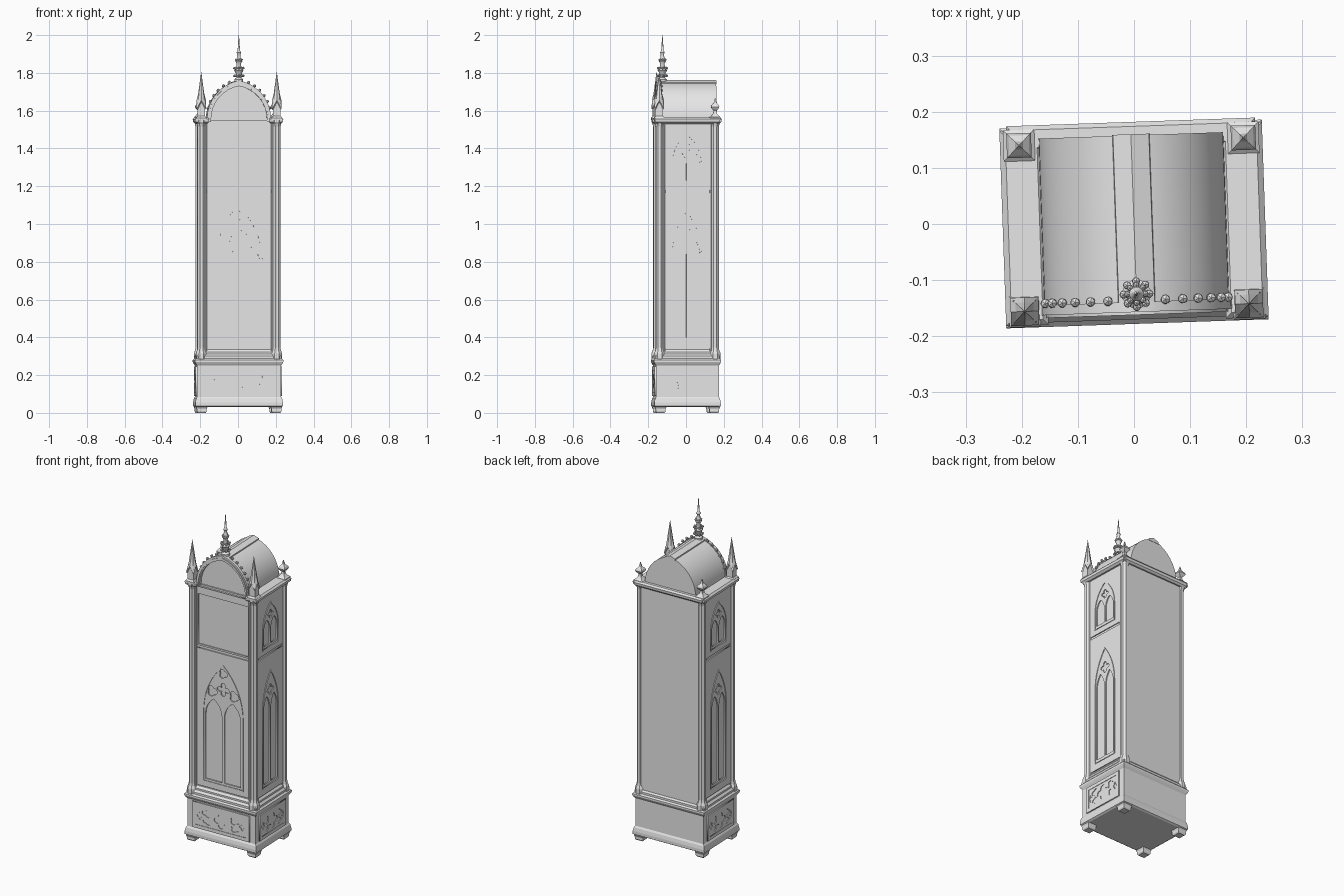
import bpy
import bmesh
from math import radians, pi, sin, cos, sqrt, atan2
from mathutils import Matrix, Vector

cube = bpy.data.objects.get("Cube")
if cube:
    bpy.data.objects.remove(cube, do_unlink=True)

grey = bpy.data.materials.new("plain grey")
grey.use_nodes = True
grey.diffuse_color = (0.8, 0.8, 0.8, 1)
grey.node_tree.nodes["Principled BSDF"].inputs["Base Color"].default_value = (0.8, 0.8, 0.8, 1)

TURN = Matrix.Rotation(radians(2), 4, "Z")  # the case stands slightly turned


def add(name, bm, place=Matrix(), smooth=False):
    bmesh.ops.recalc_face_normals(bm, faces=bm.faces)
    mesh = bpy.data.meshes.new(name)
    bm.to_mesh(mesh)
    bm.free()
    return finish(name, mesh, place, smooth)


def finish(name, mesh, place, smooth=False):
    mesh.transform(TURN @ place)
    mesh.materials.clear()
    mesh.materials.append(grey)
    if smooth:
        mesh.shade_smooth()
        mesh.set_sharp_from_angle(angle=radians(35))
    obj = bpy.data.objects.new(name, mesh)
    bpy.context.scene.collection.objects.link(obj)
    return obj


def loft(name, rings, place=Matrix(), smooth=False):
    """Skin closed rings of equal length and cap both ends."""
    bm = bmesh.new()
    loops = [[bm.verts.new(p) for p in ring] for ring in rings]
    n = len(loops[0])
    for a, b in zip(loops, loops[1:]):
        for i in range(n):
            j = (i + 1) % n
            bm.faces.new((a[i], a[j], b[j], b[i]))
    bm.faces.new(loops[0])
    bm.faces.new(loops[-1])
    return add(name, bm, place, smooth)


def rect_stack(name, hx, hy, profile, place=Matrix()):
    """Moulding round a rectangle; profile holds (outward offset, z)."""
    corners = ((-1, -1), (1, -1), (1, 1), (-1, 1))
    return loft(name, [[(sx * (hx + o), sy * (hy + o), z) for sx, sy in corners]
                       for o, z in profile], place)


def turned(name, x, y, profile, sides=8):
    """Turned part; profile holds (radius, z)."""
    angles = [2 * pi * (i + 0.5) / sides for i in range(sides)]
    return loft(name, [[(x + r * cos(a), y + r * sin(a), z) for a in angles]
                       for r, z in profile], smooth=sides > 8)


def box(name, x0, x1, y0, y1, z0, z1):
    return loft(name, [[(x0, y0, z), (x1, y0, z), (x1, y1, z), (x0, y1, z)] for z in (z0, z1)])


def rect(x0, x1, z0, z1):
    return [(x0, z0), (x1, z0), (x1, z1), (x0, z1)]


def arch(cx, w, z0, spring, rise, steps=8):
    """Pointed arch opening with half width w."""
    rad = (rise * rise + w * w) / (2 * w)
    end = atan2(rise, rad - w)
    half = [(w - rad + rad * cos(end * i / steps), spring + rad * sin(end * i / steps))
            for i in range(steps + 1)]
    pts = [(w, z0)] + half + [(-x, z) for x, z in reversed(half[:-1])] + [(-w, z0)]
    return [(cx + x, z) for x, z in pts]


def foil(cx, cz, r, lobes=4, depth=0.35, sx=1):
    """Lobed tracery opening."""
    return [(cx + sx * r * (1 - depth + depth * abs(cos(lobes * a / 2))) * cos(a),
             cz + r * (1 - depth + depth * abs(cos(lobes * a / 2))) * sin(a))
            for a in [2 * pi * i / 32 for i in range(32)]]


def plate(name, outlines, thick, offset, angle):
    """Pierced plate in the x-z plane, pushed out by offset, turned about z."""
    curve = bpy.data.curves.new(name, "CURVE")
    curve.dimensions = "2D"
    curve.fill_mode = "BOTH"
    curve.extrude = thick / 2
    for pts in outlines:
        spline = curve.splines.new("POLY")
        spline.points.add(len(pts) - 1)
        for p, (x, z) in zip(spline.points, pts):
            p.co = (x, z, 0, 1)
        spline.use_cyclic_u = True
    temp = bpy.data.objects.new(name + "_outline", curve)
    mesh = bpy.data.meshes.new_from_object(temp)
    bpy.data.objects.remove(temp)
    mesh.name = name
    place = (Matrix.Rotation(radians(angle), 4, "Z") @ Matrix.Translation((0, -offset, 0))
             @ Matrix.Rotation(radians(90), 4, "X"))
    return finish(name, mesh, place)


# Plinth with mouldings, and its feet
rect_stack("plinth", 0.222, 0.166, [(0, 0.03), (0.01, 0.036), (0.01, 0.055), (0.006, 0.075),
           (0, 0.085), (0, 0.25), (0.008, 0.262), (0.012, 0.27), (0.012, 0.28),
           (0.002, 0.29), (0, 0.3)])
for sx in (-1, 1):
    for sy in (-1, 1):
        foot = Matrix.Translation((sx * 0.198, sy * 0.142, 0))
        rect_stack("foot", 0.024, 0.024, [(-0.003, 0), (0.002, 0.008), (0.002, 0.02),
                   (0.006, 0.03)], foot)

# Carved plinth panels on the front and both sides
for name, angle, off, w in (("front", 0, 0.166, 0.185), ("left", 90, 0.222, 0.13),
                            ("right", -90, 0.222, 0.13)):
    plate("plinth_frame_" + name, [rect(-w, w, 0.09, 0.245), rect(-w + 0.02, w - 0.02, 0.11, 0.225)],
          0.008, off + 0.003, angle)
    k = w / 0.185
    holes = [foil(0, 0.167, 0.045, 4, 0.45)]
    for s in (-1, 1):
        holes += [foil(s * 0.09 * k, 0.19, 0.024, 3, 0.4, k * s * 1.4),
                  foil(s * 0.09 * k, 0.142, 0.02, 3, 0.4, k * s * 1.4),
                  foil(s * 0.138 * k, 0.167, 0.022, 4, 0.5, 0.8 * k)]
    plate("plinth_carving_" + name, [rect(-w + 0.02, w - 0.02, 0.11, 0.225)] + holes,
          0.004, off + 0.002, angle)

# Case body
box("body", -0.205, 0.205, -0.142, 0.162, 0.29, 1.55)
rect_stack("body_base_moulding", 0.205, 0.15, [(0.02, 0.285), (0.02, 0.3), (0.01, 0.312),
           (0.01, 0.322), (0, 0.335)])

# Front tracery door, dial frame and arched gable front
door = [rect(-0.172, 0.172, 0.34, 1.165)]
for s in (-1, 1):
    door.append(arch(s * 0.061, 0.053, 0.39, 0.78, 0.1))
    door.append(foil(s * 0.072, 0.925, 0.033, 3, 0.35))
door.append(foil(0, 0.95, 0.04, 4, 0.6))
door.append(foil(0, 1.045, 0.028, 3, 0.35))
plate("tracery_door", door, 0.007, 0.146, 0)
plate("door_rim", [arch(0, 0.132, 0.37, 0.8, 0.3), arch(0, 0.124, 0.378, 0.8, 0.29)], 0.006, 0.15, 0)
plate("dial_frame", [rect(-0.172, 0.172, 1.18, 1.55), rect(-0.162, 0.162, 1.19, 1.49)], 0.006, 0.146, 0)

# Side tracery panels
for side, angle in (("left", 90), ("right", -90)):
    lower = [rect(-0.122, 0.122, 0.34, 1.165)]
    upper = [rect(-0.122, 0.122, 1.18, 1.545)]
    for s in (-1, 1):
        lower.append(arch(s * 0.036, 0.03, 0.4, 0.84, 0.08))
        upper.append(arch(s * 0.036, 0.03, 1.23, 1.32, 0.06))
    lower += [foil(0, 0.95, 0.033, 4, 0.5)]
    upper += [foil(0, 1.405, 0.026, 4, 0.5)]
    plate("lower_tracery_" + side, lower, 0.008, 0.207, angle)
    plate("upper_tracery_" + side, upper, 0.008, 0.207, angle)
    plate("lower_rim_" + side, [arch(0, 0.08, 0.38, 0.84, 0.23), arch(0, 0.074, 0.386, 0.84, 0.22)],
          0.006, 0.212, angle)
    plate("upper_rim_" + side, [arch(0, 0.08, 1.21, 1.32, 0.16), arch(0, 0.074, 1.216, 1.32, 0.15)],
          0.006, 0.212, angle)

# Corner columns with plinths, capitals and slender side shafts
column = [(0.031, 0.285), (0.031, 0.315), (0.024, 0.33), (0.021, 0.345), (0.021, 1.515),
          (0.025, 1.53), (0.031, 1.54), (0.031, 1.556)]
shaft = [(0.007, 0.315), (0.007, 1.535)]
for sx in (-1, 1):
    for sy in (-1, 1):
        x, y = sx * 0.2, sy * 0.147
        turned("corner_column", x, y, column)
        turned("column_shaft", x - sx * 0.024, y + sy * 0.004, shaft)
        turned("column_shaft", x + sx * 0.006, y - sy * 0.024, shaft)

# Cornice along the sides and back, returning beside the arch
for s in (-1, 1):
    place = Matrix.Translation((s * 0.196, 0, 0))
    rect_stack("side_cornice", 0.024, 0.16, [(0, 1.53), (0.012, 1.54), (0.014, 1.555), (0.004, 1.565)], place)
rect_stack("back_cornice", 0.21, 0.012, [(0, 1.53), (0.01, 1.54), (0.012, 1.555), (0.004, 1.565)],
           Matrix.Translation((0, 0.158, 0)))

# Vaulted roof and ridge board
vault = arch(0, 0.165, 1.54, 1.555, 0.198, 12)
loft("roof", [[(x, y, z) for x, z in vault] for y in (-0.14, 0.158)], smooth=True)
ridge = [(-0.034, 1.738), (0.034, 1.738), (0.032, 1.75), (0, 1.762), (-0.032, 1.75)]
loft("ridge_board", [[(x, y, z) for x, z in ridge] for y in (-0.15, 0.16)])

# Arch moulding on the front in two steps
plate("arch_moulding", [arch(0, 0.17, 1.54, 1.555, 0.205), arch(0, 0.148, 1.54, 1.555, 0.175)],
      0.018, 0.148, 0)
plate("arch_inner_bead", [arch(0, 0.162, 1.54, 1.555, 0.193), arch(0, 0.154, 1.54, 1.555, 0.183)],
      0.008, 0.158, 0)

# Crockets climbing the arch
line = arch(0, 0.17, 1.54, 1.555, 0.205, 16)
for i in (4, 6, 8, 10, 12, 14):
    for s in (-1, 1):
        bm = bmesh.new()
        bmesh.ops.create_icosphere(bm, subdivisions=1, radius=0.0095)
        add("crocket", bm, Matrix.Translation((s * line[i][0], -0.136, line[i][1] + 0.006)))

# Central finial with two tiers of leaves
turned("centre_finial", 0, -0.125, [(0.024, 1.735), (0.024, 1.765), (0.013, 1.775), (0.017, 1.8),
       (0.026, 1.812), (0.014, 1.822), (0.012, 1.85), (0.019, 1.862), (0.011, 1.872),
       (0.009, 1.9), (0.013, 1.908), (0.007, 1.916), (0.001, 2.0)], 12)
for radius, z, size in ((0.023, 1.785, 0.008), (0.023, 1.825, 0.008), (0.016, 1.87, 0.006)):
    for i in range(8):
        a = i * pi / 4
        bm = bmesh.new()
        bmesh.ops.create_icosphere(bm, subdivisions=1, radius=size)
        add("finial_leaf", bm, Matrix.Translation((radius * cos(a), -0.125 + radius * sin(a), z)))

# Front pinnacles: square shaft, four gablets and a spire
around = [(1, 0), (1, 1), (0, 1), (-1, 1), (-1, 0), (-1, -1), (0, -1), (1, -1)]
for sx in (-1, 1):
    place = Matrix.Translation((sx * 0.2, -0.149, 0))
    rect_stack("pinnacle_shaft", 0.02, 0.02, [(0.008, 1.55), (0.008, 1.562), (0, 1.572), (0, 1.64)], place)
    rings = []
    for half, corner_z, middle_z in ((0.019, 1.605, 1.645), (0.025, 1.61, 1.655),
                                     (0.016, 1.655, 1.69), (0.0005, 1.8, 1.805)):
        rings.append([(a * half, b * half, corner_z if a * b else middle_z) for a, b in around])
    loft("pinnacle_spire", rings, place)

# Small square finials at the back
for sx in (-1, 1):
    rect_stack("back_finial", 0.01, 0.01, [(0.018, 1.55), (0.018, 1.566), (0.01, 1.572), (0, 1.585),
               (-0.002, 1.6), (0.008, 1.612), (0.012, 1.62), (0.008, 1.63), (-0.003, 1.642),
               (-0.009, 1.668)], Matrix.Translation((sx * 0.2, 0.147, 0)))
